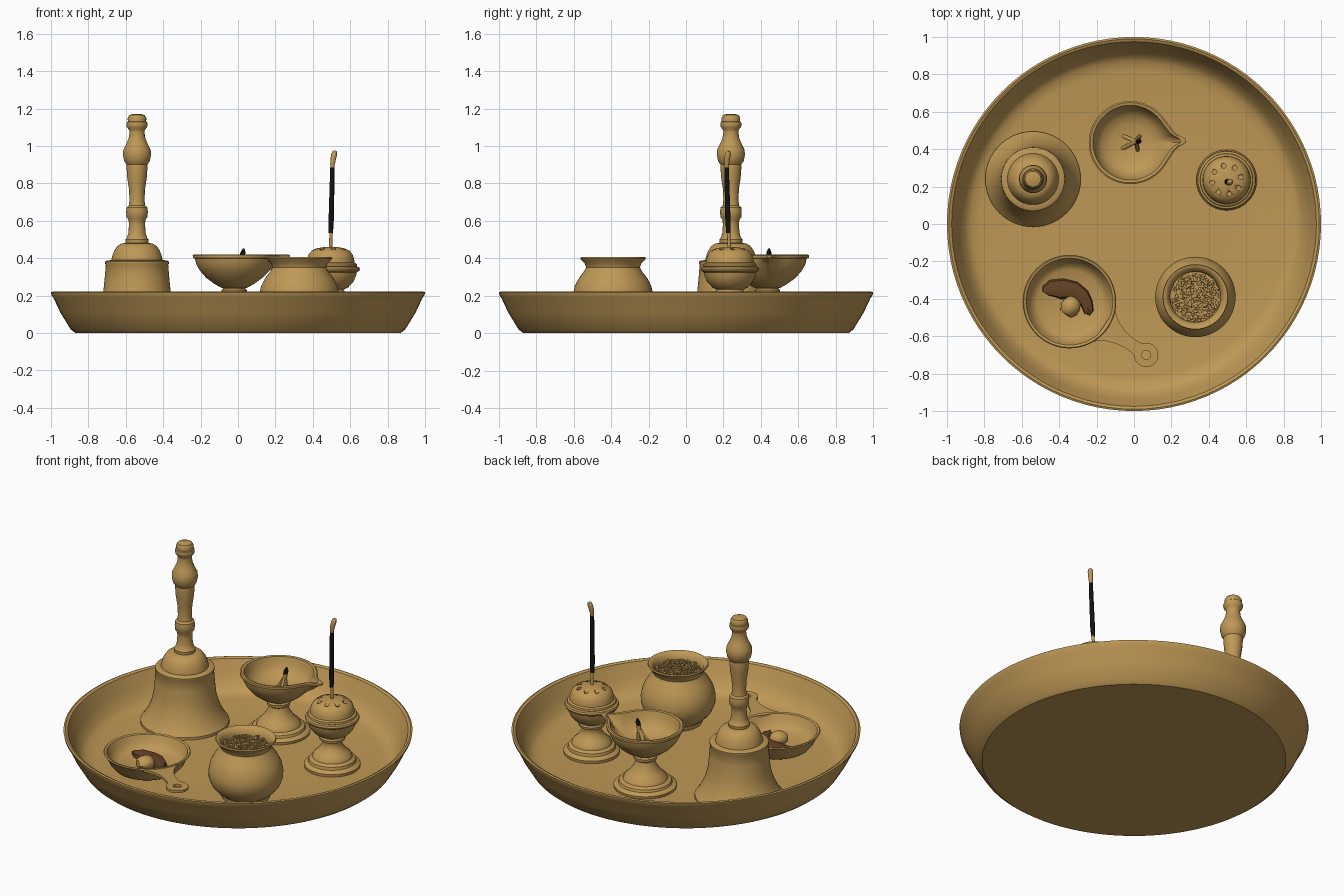
import bpy, bmesh, random
from math import sin, cos, pi, radians, atan2, exp
from mathutils import Vector, Matrix

cube = bpy.data.objects.get("Cube")
if cube:
    bpy.data.objects.remove(cube, do_unlink=True)
random.seed(4)


def material(name, rgb):
    m = bpy.data.materials.new(name)
    m.use_nodes = True
    m.diffuse_color = (*rgb, 1)
    m.node_tree.nodes["Principled BSDF"].inputs["Base Color"].default_value = (*rgb, 1)
    return m


BRASS = material("brass", (0.52, 0.315, 0.092))
BLACK = material("charcoal black", (0.006, 0.006, 0.006))
BROWN = material("dark brown", (0.13, 0.055, 0.018))


def finish(name, bm, mat, at=(0, 0, 0), angle=38):
    bmesh.ops.recalc_face_normals(bm, faces=bm.faces)
    me = bpy.data.meshes.new(name)
    bm.to_mesh(me)
    bm.free()
    me.shade_smooth()
    me.set_sharp_from_angle(angle=radians(angle))
    me.materials.append(mat)
    ob = bpy.data.objects.new(name, me)
    ob.location = at
    bpy.context.collection.objects.link(ob)
    return ob


def lathe(name, profile, x, y, mat=BRASS, n=56, warp=None, ring=False):
    """Revolve (radius, height) points, closed with caps or into a ring."""
    bm = bmesh.new()
    loops = []
    for r, z in profile:
        loop = [Vector((r * cos(2 * pi * i / n), r * sin(2 * pi * i / n), z)) for i in range(n)]
        loops.append([bm.verts.new(warp(p) if warp else p) for p in loop])
    pairs = list(zip(loops, loops[1:])) + ([(loops[-1], loops[0])] if ring else [])
    for a, b in pairs:
        for i in range(n):
            j = (i + 1) % n
            bm.faces.new((a[i], a[j], b[j], b[i]))
    if not ring:
        bm.faces.new(loops[0])
        bm.faces.new(loops[-1])
    return finish(name, bm, mat, (x, y, 0))


def tube(name, path, mat, n=12):
    """Round rod through (x, y, z, radius) points."""
    bm = bmesh.new()
    loops = [[bm.verts.new((x + r * cos(2 * pi * i / n), y + r * sin(2 * pi * i / n), z))
              for i in range(n)] for x, y, z, r in path]
    for a, b in zip(loops, loops[1:]):
        for i in range(n):
            j = (i + 1) % n
            bm.faces.new((a[i], a[j], b[j], b[i]))
    bm.faces.new(loops[0])
    bm.faces.new(loops[-1])
    return finish(name, bm, mat)


# Round tray with sloping wall
lathe("tray", [(.87, 0), (.895, .02), (.95, .11), (.985, .185), (.998, .205), (1, .218), (.99, .222),
               (.975, .215), (.94, .135), (.905, .07), (.87, .045), (.82, .036), (.4, .034), (.01, .034)],
      0, 0, n=96)

# Hand bell with turned handle
lathe("bell", [(.255, .034), (.255, .05), (.235, .075), (.213, .115), (.193, .165), (.18, .22), (.172, .3),
               (.167, .365), (.17, .37), (.17, .382), (.16, .388), (.137, .39), (.133, .41), (.122, .44),
               (.105, .465), (.085, .478), (.06, .482)], -.54, .24)
lathe("bell_handle", [(.06, .478), (.062, .5), (.054, .51), (.046, .535), (.043, .58), (.045, .605),
                      (.056, .62), (.058, .65), (.055, .672), (.044, .682), (.04, .71), (.043, .77),
                      (.052, .83), (.056, .885), (.055, .9), (.068, .918), (.075, .95), (.073, .98),
                      (.058, 1.01), (.045, 1.04), (.04, 1.075), (.042, 1.087), (.054, 1.1), (.057, 1.115),
                      (.054, 1.128), (.049, 1.132), (.05, 1.15), (.042, 1.165), (.02, 1.172)], -.54, .24, n=40)


# Oil lamp: pedestal, spouted bowl, wick
def spout(p):
    a = atan2(p.y, p.x) - .04
    k = max(0, min(1, (p.z - .33) / .07))
    pull = 1 + k * (.14 * exp(-(a / .32) ** 2) + .24 * exp(-(a / .11) ** 2))
    return Vector((p.x * pull, p.y * (1 + k * .08 * exp(-(a / .3) ** 2)), p.z))


lathe("lamp_pedestal", [(.18, .034), (.182, .05), (.17, .06), (.155, .064), (.15, .078), (.128, .088),
                        (.122, .105), (.098, .125), (.08, .15), (.062, .18), (.056, .205), (.066, .212),
                        (.068, .23), (.06, .237), (.065, .255)], -.02, .435)
lathe("lamp_bowl", [(.065, .24), (.105, .262), (.15, .295), (.185, .335), (.204, .37), (.21, .398),
                    (.221, .402), (.222, .416), (.214, .42), (.2, .417), (.192, .39), (.178, .352),
                    (.15, .322), (.1, .302), (.01, .296)], -.02, .435, n=72, warp=spout)
for dx, dy in ((-.05, -.035), (-.045, .03), (.03, -.045), (.04, .03)):
    tube("wick_strand", [(dx - .01, .44 + dy, .298, .01), (.005 + dx * .3, .44 + dy * .3, .335, .012),
                         (.022, .442, .4, .01)], BRASS, 8)
tube("wick_stem", [(.012, .44, .3, .016), (.022, .442, .415, .012)], BRASS)
tube("burnt_wick", [(.022, .442, .41, .013), (.026, .443, .428, .014), (.028, .443, .44, .01),
                    (.03, .443, .452, .004)], BLACK)

# Incense holder with pierced dome
HX, HY = .495, .235
lathe("incense_base", [(.16, .034), (.162, .052), (.15, .064), (.138, .068), (.134, .085), (.115, .096),
                       (.11, .115), (.086, .135), (.066, .16), (.056, .185), (.06, .2), (.074, .207),
                       (.076, .222), (.07, .232), (.095, .245), (.122, .275), (.136, .305), (.14, .325),
                       (.153, .332), (.157, .342), (.153, .352), (.14, .356)], HX, HY)
dome = lathe("incense_dome", [(.13, .35), (.142, .358), (.14, .37), (.128, .376), (.126, .395), (.118, .42),
                              (.1, .441), (.075, .453), (.04, .459), (.01, .461)], HX, HY)
cut = bmesh.new()
for i in range(8):
    a = 2 * pi * i / 8 + .2
    bmesh.ops.create_cone(cut, cap_ends=True, segments=12, radius1=.013, radius2=.013, depth=.08,
                          matrix=Matrix.Translation((.078 * cos(a), .078 * sin(a), .462)))
cutter = finish("hole_cutter", cut, BRASS, (HX, HY, 0))
cutter.hide_render = True
mod = dome.modifiers.new("holes", "BOOLEAN")
mod.object = cutter
mod.solver = "EXACT"
bpy.context.view_layer.objects.active = dome
bpy.ops.object.modifier_apply(modifier=mod.name)
bpy.data.objects.remove(cutter, do_unlink=True)

# Incense stick
tube("stick_foot", [(.495, .232, .45, .009), (.498, .227, .545, .009)], BRASS)
tube("incense_coating", [(.496, .227, .535, .012), (.498, .224, .6, .014), (.502, .22, .76, .013),
                         (.505, .217, .885, .012)], BLACK)
tube("stick_tip", [(.505, .217, .87, .009), (.505, .217, .9, .012), (.509, .22, .93, .015),
                   (.514, .224, .955, .016), (.516, .226, .97, .012), (.517, .226, .976, .004)], BRASS)

# Pot filled with grains
PX, PY = .328, -.39
lathe("pot", [(.135, .034), (.14, .045), (.14, .06), (.165, .08), (.195, .115), (.213, .16), (.215, .2),
              (.205, .25), (.182, .295), (.155, .33), (.144, .35), (.15, .37), (.168, .388), (.175, .398),
              (.172, .406), (.16, .404), (.144, .388), (.136, .365), (.135, .35), (.01, .352)], PX, PY)
grains = bmesh.new()
for i in range(300):
    r, a = .128 * random.random() ** .5, random.uniform(0, 2 * pi)
    spot = Matrix.Translation((r * cos(a), r * sin(a), .353 + random.uniform(0, .014)))
    turn = Matrix.Rotation(random.uniform(0, pi), 4, "Z") @ Matrix.Diagonal((1.5, .9, .8, 1))
    bmesh.ops.create_icosphere(grains, subdivisions=1, radius=.0085, matrix=spot @ turn)
finish("grains", grains, BRASS, (PX, PY, 0))

# Shallow pan with pierced flat handle
AX, AY = -.345, -.415
lathe("pan", [(.15, .034), (.185, .05), (.215, .085), (.232, .125), (.245, .138), (.25, .146), (.245, .151),
              (.232, .147), (.218, .115), (.2, .085), (.17, .067), (.01, .06)], AX, AY)
along, side = Vector((.82, -.57, 0)), Vector((.57, .82, 0))
neck = bmesh.new()
rows = []
for d, w in ((.225, .105), (.25, .082), (.285, .06), (.33, .043), (.38, .034), (.42, .034), (.45, .04)):
    rows.append([neck.verts.new(along * d + side * (s * w) + Vector((0, 0, z)))
                 for s, z in ((-1, .132), (1, .132), (1, .147), (-1, .147))])
for a, b in zip(rows, rows[1:]):
    for i in range(4):
        j = (i + 1) % 4
        neck.faces.new((a[i], a[j], b[j], b[i]))
neck.faces.new(rows[0])
neck.faces.new(rows[-1])
finish("pan_handle", neck, BRASS, (AX, AY, 0))
lathe("handle_eye", [(.024, .132), (.065, .132), (.065, .147), (.024, .147)],
      AX + .82 * .5, AY - .57 * .5, n=32, ring=True)

# Crescent of dark paste and a lump beside it
paste = bmesh.new()
rows = []
for x, y, w in ((-.475, -.37, .02), (-.455, -.36, .045), (-.42, -.35, .062), (-.37, -.345, .055),
                (-.32, -.355, .05), (-.28, -.385, .045), (-.255, -.42, .035), (-.245, -.46, .03),
                (-.25, -.485, .015)):
    out = Vector((x + .36, y + .45)).normalized() * w
    rows.append([paste.verts.new((x + k * out.x, y + k * out.y, z))
                 for k, z in ((-1, .06), (-.8, .09), (0, .1), (.8, .09), (1, .06))])
for a, b in zip(rows, rows[1:]):
    for i in range(5):
        j = (i + 1) % 5
        paste.faces.new((a[i], a[j], b[j], b[i]))
paste.faces.new(rows[0])
paste.faces.new(rows[-1])
finish("paste", paste, BROWN)
lump = bmesh.new()
bmesh.ops.create_icosphere(lump, subdivisions=2, radius=.055, matrix=Matrix.Diagonal((1, 1, .8, 1)))
for v in lump.verts:
    v.co *= random.uniform(.9, 1.08)
finish("lump", lump, BRASS, (-.338, -.442, .088))
